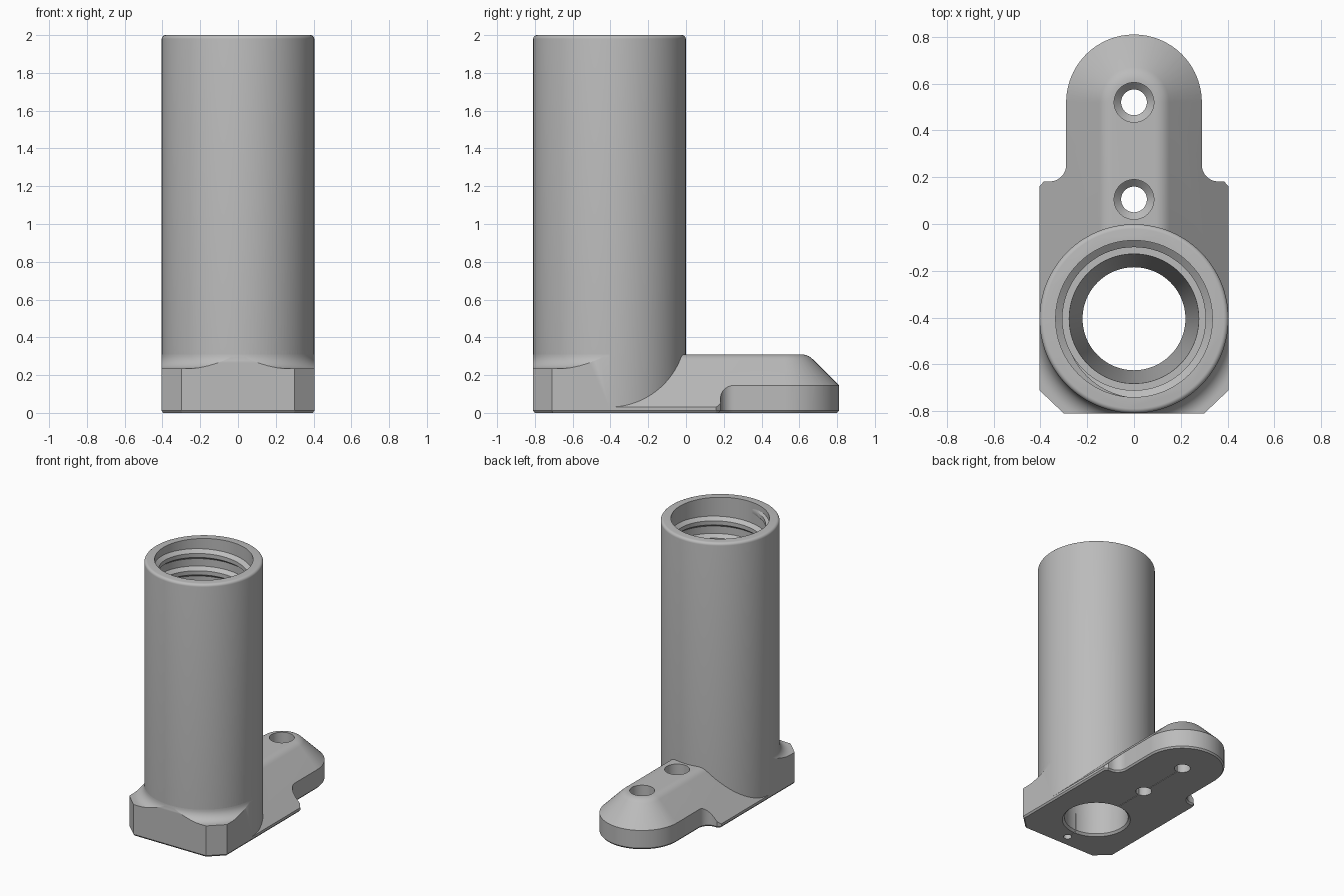
import bpy, bmesh, math
from mathutils import Vector

cube = bpy.data.objects.get("Cube")
if cube:
    bpy.data.objects.remove(cube)

TUBE_Y = -0.405
SIDE = 0.405

grey = bpy.data.materials.new("plain grey")
grey.use_nodes = True
colour = (0.5, 0.5, 0.5, 1)
grey.diffuse_color = colour
grey.node_tree.nodes["Principled BSDF"].inputs["Base Color"].default_value = colour


def make(name, bm):
    bmesh.ops.recalc_face_normals(bm, faces=bm.faces)
    mesh = bpy.data.meshes.new(name)
    bm.to_mesh(mesh)
    bm.free()
    mesh.materials.append(grey)
    ob = bpy.data.objects.new(name, mesh)
    bpy.context.collection.objects.link(ob)
    return ob


def combine(target, tool, op):
    """Apply a boolean and discard the tool object."""
    mod = target.modifiers.new("cut", 'BOOLEAN')
    mod.operation, mod.solver, mod.object = op, 'EXACT', tool
    bpy.context.view_layer.objects.active = target
    bpy.ops.object.modifier_apply(modifier=mod.name)
    bpy.data.objects.remove(tool)


def box(name, lo, hi):
    bm = bmesh.new()
    bmesh.ops.create_cube(bm, size=1)
    for v in bm.verts:
        v.co = [a + (c + 0.5) * (b - a) for c, a, b in zip(v.co, lo, hi)]
    return make(name, bm)


def lathe(name, profile, y, steps=96, closed=False):
    """Turn (radius, height) points about a vertical axis at (0, y)."""
    bm = bmesh.new()
    rings = []
    for i in range(steps):
        a = math.tau * i / steps
        rings.append([bm.verts.new((r * math.cos(a), y + r * math.sin(a), z))
                      for r, z in profile])
    n = len(profile)
    for i in range(steps):
        p, q = rings[i], rings[(i + 1) % steps]
        for j in range(n if closed else n - 1):
            k = (j + 1) % n
            bm.faces.new((p[j], q[j], q[k], p[k]))
    if not closed:
        bm.faces.new([r[0] for r in rings])
        bm.faces.new([r[-1] for r in rings])
    return make(name, bm)


def arc(cx, cy, r, start, end, steps):
    angles = [math.radians(start + (end - start) * i / steps) for i in range(steps + 1)]
    return [(cx + r * math.cos(a), cy + r * math.sin(a)) for a in angles]


# Base plate: half outline from front to rounded back, then mirrored
half = [(0.30, -0.81), (SIDE, -0.71), (SIDE, 0.16), (0.385, 0.182)]
half += arc(0.36, 0.252, 0.07, 270, 180, 10)
half += arc(0, 0.52, 0.29, 0, 90, 24)
outline = half + [(-x, y) for x, y in reversed(half[:-1])]
bm = bmesh.new()
bottom = bm.faces.new([bm.verts.new((x, y, 0.012)) for x, y in outline])
lid = bmesh.ops.extrude_face_region(bm, geom=[bottom], use_keep_orig=True)["geom"]
bmesh.ops.translate(bm, vec=(0, 0, 0.4),
                    verts=[g for g in lid if isinstance(g, bmesh.types.BMVert)])
bmesh.ops.recalc_face_normals(bm, faces=bm.faces)
bottom = min(bm.faces, key=lambda f: f.calc_center_median().z)
bmesh.ops.inset_region(bm, faces=[bottom], thickness=0.01)
for v in bottom.verts:
    v.co.z = 0
body = make("mount_body", bm)

# Ridged foot: 45 degree sides with a softened crest and a conical end
ridge = [(0.535, -0.1)] + arc(0.09, 0.2255, 0.0845, 45, 90, 6)
bm = bmesh.new()
for r, z in ridge:
    for x, y in arc(0, 0.52, r, 0, 180, 48):
        bm.verts.new((x, y, z))
    for x in (r, -r):
        bm.verts.new((x, -0.45, z))
bmesh.ops.convex_hull(bm, input=bm.verts)
bmesh.ops.dissolve_limit(bm, angle_limit=0.002, verts=bm.verts, edges=bm.edges)
roof = make("roof_shape", bm)

# Front shoulders, hollowed by a fillet that sweeps up into the tube
shoulder = box("shoulder_shape", (-0.6, -1, -0.1), (0.6, TUBE_Y, 0.33))
fillet = arc(0.479, 0.31, 0.075, 180, 270, 10) + [(1, 0.235), (1, 0.5), (0.404, 0.5)]
combine(shoulder, lathe("fillet_cutter", fillet, TUBE_Y, 128, True), 'DIFFERENCE')
combine(roof, shoulder, 'UNION')
combine(body, roof, 'INTERSECT')

# Upright tube with a rounded rim
rim = arc(0.384, 1.98, 0.02, 0, 90, 5)
combine(body, lathe("tube", [(0.404, 0.02)] + rim, TUBE_Y, 128), 'UNION')

# Stepped, tapered bore
bore = [(0.245, -0.01), (0.22, 0.015), (0.22, 0.1), (0.277, 1.4),
        (0.335, 1.4), (0.335, 2.1)]
combine(body, lathe("bore_cutter", bore, TUBE_Y), 'DIFFERENCE')

# Screw holes with flared mouths, a small blind hole and a fine slit underneath
for y in (0.52, 0.105):
    hole = [(0.055, -0.1), (0.055, 0.17), (0.085, 0.2), (0.085, 0.5)]
    combine(body, lathe("screw_hole_cutter", hole, y, 48), 'DIFFERENCE')
combine(body, lathe("blind_hole_cutter", [(0.028, -0.1), (0.028, 0.2)], -0.715, 32),
        'DIFFERENCE')
combine(body, box("slit_cutter", (-0.002, -0.715, -0.1), (0.002, 0.52, 0.15)),
        'DIFFERENCE')

# Internal screw thread: a trapezoid swept along a helix, fading at both ends
section = [(0.345, -0.045), (0.306, -0.015), (0.306, 0.015), (0.345, 0.045)]
pitch, turns, per_turn = 0.13, 3.75, 72
bm = bmesh.new()
count = int(turns * per_turn)
previous = None
for i in range(count + 1):
    a = math.tau * i / per_turn
    fade = min(1, i / 12, (count - i) / 12)
    ring = []
    for r, dz in section:
        r = r if r > 0.34 else 0.338 - (0.338 - r) * fade
        ring.append(bm.verts.new((r * math.cos(a), TUBE_Y + r * math.sin(a),
                                  1.45 + pitch * i / per_turn + dz)))
    if previous:
        for j in range(4):
            k = (j + 1) % 4
            bm.faces.new((previous[j], ring[j], ring[k], previous[k]))
    else:
        bm.faces.new(ring)
    previous = ring
bm.faces.new(previous)
thread = make("inner_thread", bm)

# Smooth the curved surfaces, keep crisp edges
for ob in (body, thread):
    bpy.ops.object.select_all(action='DESELECT')
    ob.select_set(True)
    bpy.context.view_layer.objects.active = ob
    bpy.ops.object.shade_smooth_by_angle(angle=math.radians(25))
